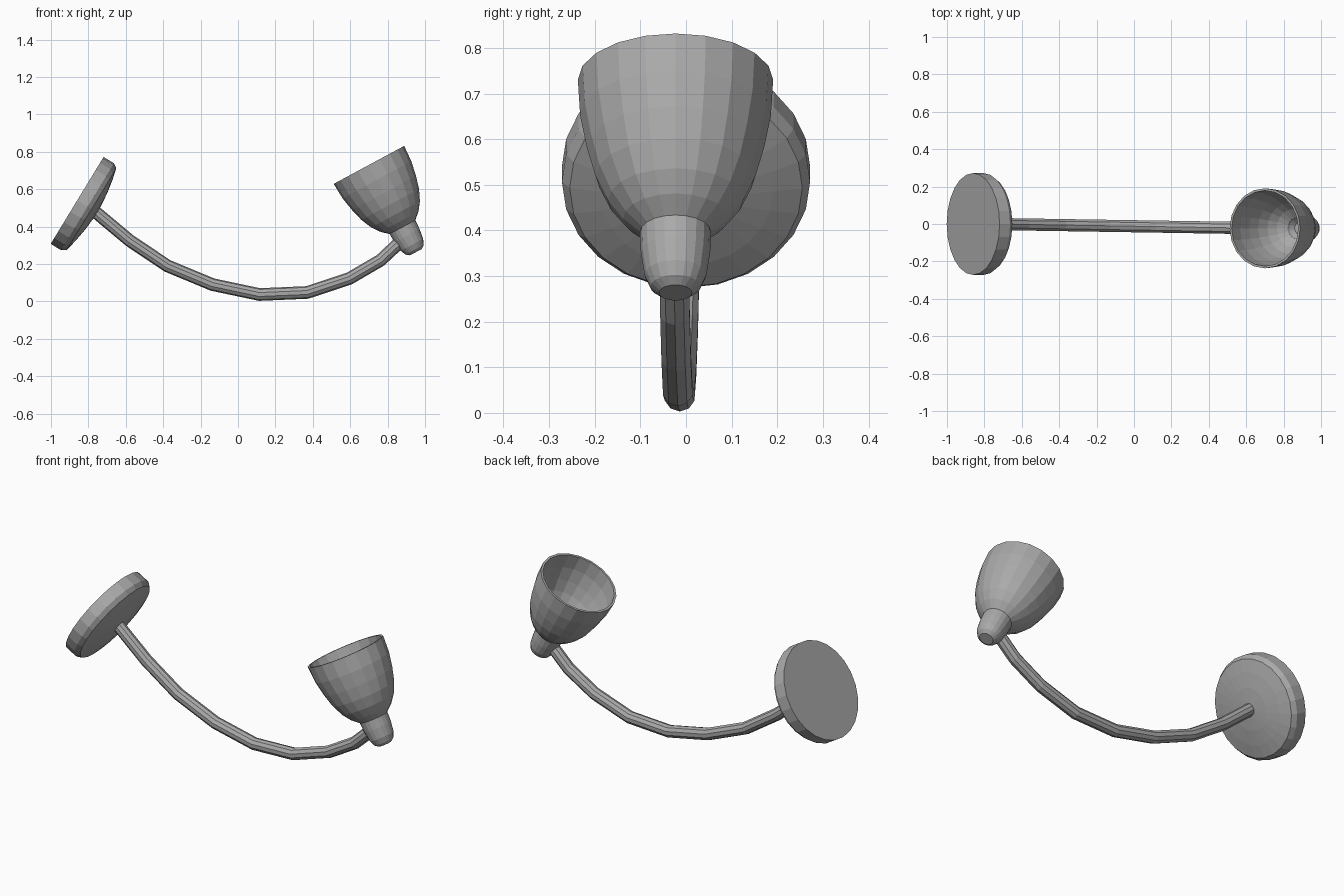
import bpy
import bmesh
import math
from mathutils import Vector

cube = bpy.data.objects.get("Cube")
if cube:
    bpy.data.objects.remove(cube, do_unlink=True)

grey = bpy.data.materials.new("satin_grey")
grey.use_nodes = True
colour = (0.4, 0.4, 0.4, 1)
grey.diffuse_color = colour
grey.node_tree.nodes["Principled BSDF"].inputs["Base Color"].default_value = colour


def finish(name, bm):
    bmesh.ops.recalc_face_normals(bm, faces=bm.faces)
    mesh = bpy.data.meshes.new(name)
    bm.to_mesh(mesh)
    bm.free()
    mesh.materials.append(grey)
    obj = bpy.data.objects.new(name, mesh)
    bpy.context.collection.objects.link(obj)
    return obj


def skin(bm, rings):
    """Join neighbouring rings of vertices with quads."""
    for a, b in zip(rings, rings[1:]):
        n = len(a)
        for i in range(n):
            j = (i + 1) % n
            bm.faces.new((a[i], a[j], b[j], b[i]))


def ring(bm, centre, axis, radius, sides):
    side = Vector((0, 1, 0))
    up = axis.cross(side).normalized()
    side = up.cross(axis).normalized()
    angles = [math.tau * i / sides for i in range(sides)]
    return [bm.verts.new(centre + radius * (math.cos(a) * up + math.sin(a) * side))
            for a in angles]


def lathe(name, origin, axis, profile, sides):
    """Turn (distance along axis, radius) pairs and cap both ends."""
    bm = bmesh.new()
    axis = Vector(axis).normalized()
    rings = [ring(bm, Vector(origin) + axis * s, axis, r, sides) for s, r in profile]
    skin(bm, rings)
    bm.faces.new(rings[0])
    bm.faces.new(rings[-1])
    return finish(name, bm)


def tube(name, points, radius, sides):
    bm = bmesh.new()
    pts = [Vector(p) for p in points]
    rings = []
    for i, p in enumerate(pts):
        axis = (pts[min(i + 1, len(pts) - 1)] - pts[max(i - 1, 0)]).normalized()
        rings.append(ring(bm, p, axis, radius, sides))
    skin(bm, rings)
    bm.faces.new(rings[0])
    bm.faces.new(rings[-1])
    return finish(name, bm)


# Domed mounting plate
lathe("mounting_plate", (-0.86, 0, 0.54), (0.854, 0, -0.52),
      [(0, 0.272), (0.065, 0.272), (0.09, 0.255), (0.105, 0.19),
       (0.118, 0.11), (0.124, 0.04)], 24)

# Curved arm, drifting slightly forward towards the shade
path = [(-0.77, 0.485), (-0.58, 0.326), (-0.377, 0.19), (-0.136, 0.09), (0.115, 0.037),
        (0.37, 0.048), (0.596, 0.123), (0.762, 0.22), (0.89, 0.34)]
tube("curved_arm", [(x, -0.012 - 0.016 * x, z) for x, z in path], 0.034, 10)

# Hollow shade: inner recess floor, inner wall, rim, outer wall
head = (0.70, -0.023, 0.73)
head_axis = (0.474, 0, -0.88)
outer = [(0, 0.214), (0.09, 0.209), (0.17, 0.194), (0.24, 0.175),
         (0.30, 0.148), (0.345, 0.115), (0.385, 0.07)]
inner = [(s * 0.94, r - 0.012) for s, r in outer]
recess = [(0.40, 0.035), (0.375, 0.054)]
lathe("lamp_shade", head, head_axis,
      recess + inner[::-1] + outer + [(0.41, 0.06)], 20)

# Socket behind the shade
lathe("lamp_socket", head, head_axis,
      [(0.405, 0.06), (0.366, 0.074), (0.38, 0.078), (0.43, 0.076),
       (0.485, 0.068), (0.515, 0.055), (0.53, 0.036)], 20)
